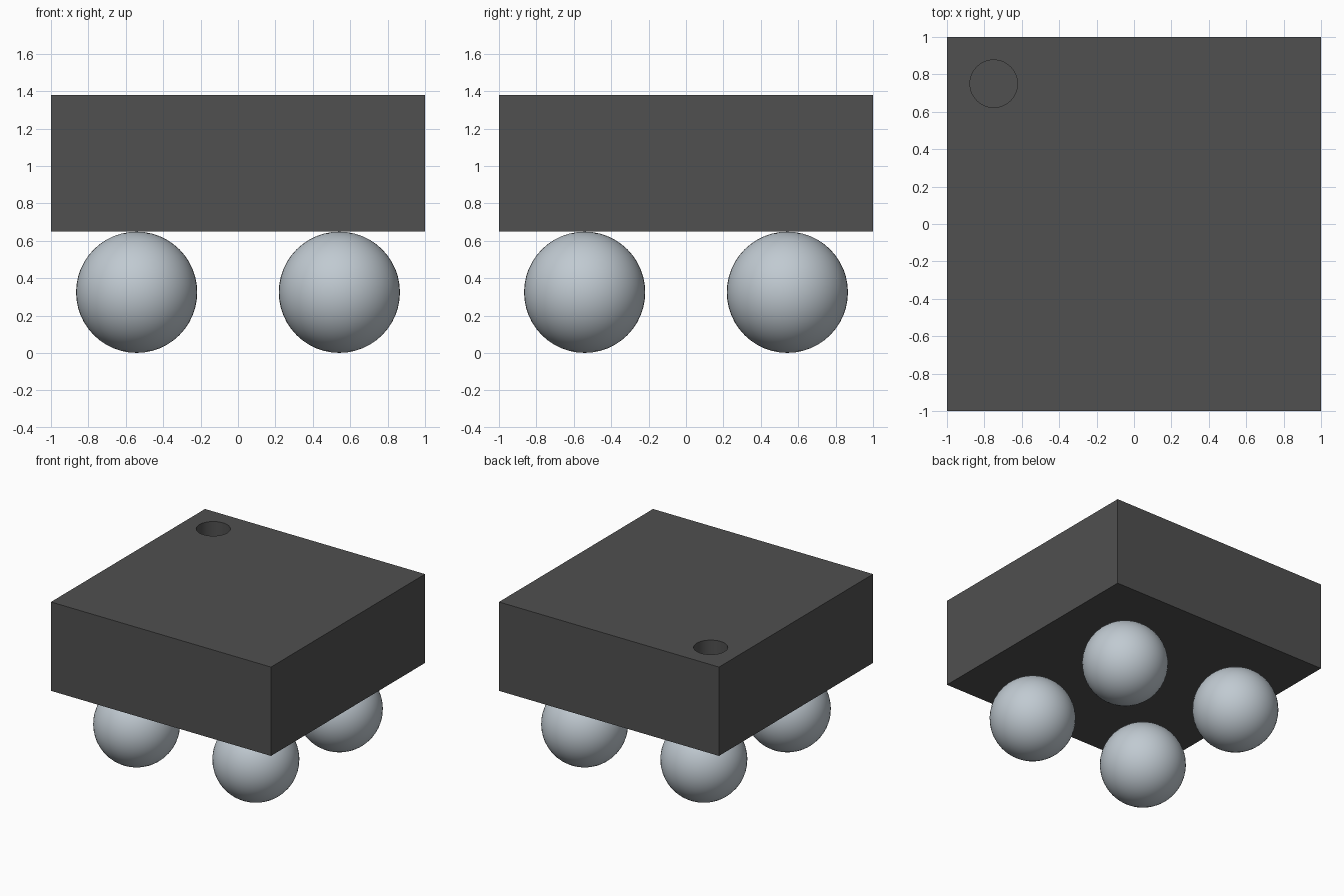
import bpy
import math

cube = bpy.data.objects.get("Cube")
if cube:
    bpy.data.objects.remove(cube, do_unlink=True)


def material(name, rgb):
    mat = bpy.data.materials.new(name)
    mat.use_nodes = True
    color = (*rgb, 1.0)
    mat.diffuse_color = color
    mat.node_tree.nodes["Principled BSDF"].inputs["Base Color"].default_value = color
    return mat


def finish(name, mat):
    obj = bpy.context.object
    obj.name = obj.data.name = name
    obj.data.materials.append(mat)
    return obj


charcoal = material("charcoal plastic", (0.08, 0.08, 0.08))
silver = material("silver solder", (0.53, 0.59, 0.64))

BALL_RADIUS = 0.324
BALL_OFFSET = 0.542
BASE, TOP = 0.65, 1.38
DIMPLE_RADIUS, DIMPLE_DEPTH = 0.127, 0.13

# Square package body
bpy.ops.mesh.primitive_cube_add(size=1, location=(0, 0, (BASE + TOP) / 2))
body = finish("package_body", charcoal)
body.scale = (2, 2, TOP - BASE)
bpy.ops.object.transform_apply(location=False, rotation=False, scale=True)

# Round index dimple sunk into one top corner
bpy.ops.mesh.primitive_cylinder_add(vertices=48, radius=DIMPLE_RADIUS,
                                    depth=DIMPLE_DEPTH * 2, location=(-0.75, 0.75, TOP))
cutter = finish("dimple_cutter", charcoal)
cutter.hide_render = True
cut = body.modifiers.new("index dimple", "BOOLEAN")
cut.operation = "DIFFERENCE"
cut.solver = "EXACT"
cut.object = cutter
bpy.ops.object.select_all(action="DESELECT")
body.select_set(True)
bpy.context.view_layer.objects.active = body
bpy.ops.object.modifier_apply(modifier=cut.name)
bpy.data.objects.remove(cutter, do_unlink=True)
bpy.ops.object.shade_smooth_by_angle(angle=math.radians(30))

# Four solder balls under the body
for side, sx in (("right", -1), ("left", 1)):
    for end, sy in (("front", -1), ("back", 1)):
        bpy.ops.mesh.primitive_uv_sphere_add(
            segments=48, ring_count=24, radius=BALL_RADIUS,
            location=(sx * BALL_OFFSET, sy * BALL_OFFSET, BASE / 2))
        finish(f"ball_{end}_{side}", silver)
        bpy.ops.object.shade_smooth()
